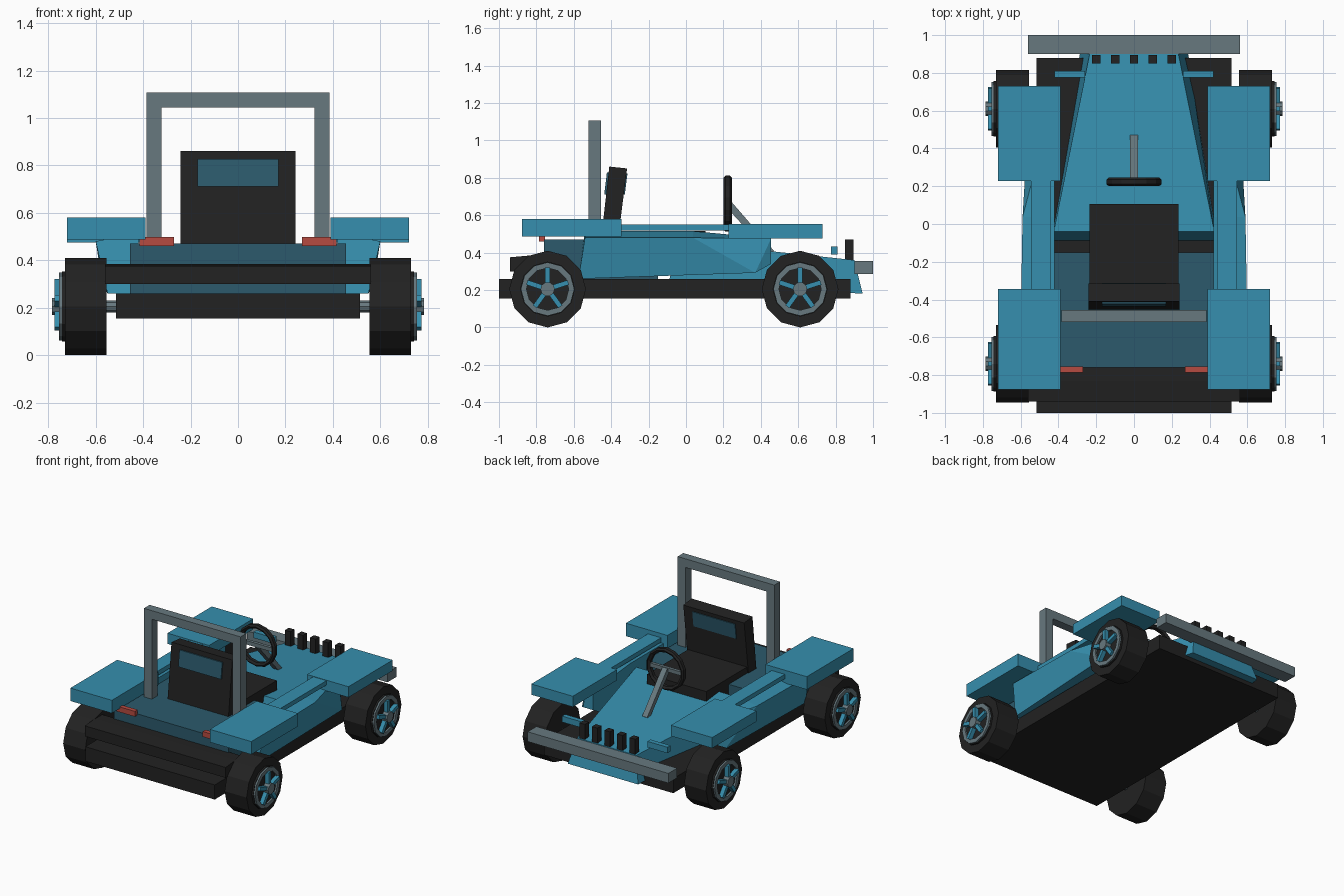
import bpy, bmesh, math
from mathutils import Matrix, Vector

if "Cube" in bpy.data.objects:
    bpy.data.objects.remove(bpy.data.objects["Cube"])


def material(name, rgb):
    m = bpy.data.materials.new(name)
    m.diffuse_color = (*rgb, 1)
    m.use_nodes = True
    m.node_tree.nodes["Principled BSDF"].inputs["Base Color"].default_value = m.diffuse_color
    return m


BLUE = material("body blue", (0.037, 0.275, 0.425))
DARK = material("deep blue", (0.025, 0.102, 0.15))
BLACK = material("black", (0.016, 0.016, 0.016))
GRAY = material("steel gray", (0.136, 0.19, 0.212))
RED = material("lamp red", (0.47, 0.07, 0.053))


def mesh(name, verts, faces, mat, matrix=None):
    bm = bmesh.new()
    vs = [bm.verts.new(v) for v in verts]
    for f in faces:
        bm.faces.new([vs[i] for i in f])
    if matrix:
        bm.transform(matrix)
    bmesh.ops.recalc_face_normals(bm, faces=bm.faces)
    me = bpy.data.meshes.new(name)
    bm.to_mesh(me)
    bm.free()
    me.materials.append(mat)
    ob = bpy.data.objects.new(name, me)
    bpy.context.collection.objects.link(ob)
    return ob


def loft(name, a, b, mat, matrix=None):
    """Closed solid between two matching outlines."""
    n = len(a)
    sides = [(i, (i + 1) % n, n + (i + 1) % n, n + i) for i in range(n)]
    caps = [tuple(range(n)), tuple(range(n, 2 * n))]
    return mesh(name, list(a) + list(b), sides + caps, mat, matrix)


def box(name, x, y, z, mat, matrix=None):
    ring = [(x[0], y[0]), (x[1], y[0]), (x[1], y[1]), (x[0], y[1])]
    return loft(name, [(p, q, z[0]) for p, q in ring],
                [(p, q, z[1]) for p, q in ring], mat, matrix)


def prism(name, yz, x0, x1, mat):
    return loft(name, [(x0, y, z) for y, z in yz], [(x1, y, z) for y, z in yz], mat)


def lathe(name, profile, n, mat, centre, axis='X', start=0.0):
    """Closed (radius, offset) loop turned around an axis."""
    verts, faces, k = [], [], len(profile)
    for i in range(n):
        t = start + 2 * math.pi * i / n
        for r, o in profile:
            c, s = r * math.cos(t), r * math.sin(t)
            verts.append((o, c, s) if axis == 'X' else (c, o, s))
    for i in range(n):
        for j in range(k):
            faces.append((i * k + j, i * k + (j + 1) % k,
                          (i + 1) % n * k + (j + 1) % k, (i + 1) % n * k + j))
    return mesh(name, verts, faces, mat, Matrix.Translation(centre))


def cylinder(name, r, x0, x1, n, mat, y, z):
    ring = [(y + r * math.cos(2 * math.pi * i / n), z + r * math.sin(2 * math.pi * i / n))
            for i in range(n)]
    return prism(name, ring, x0, x1, mat)


# chassis slab, rear deck and rear valance
box("chassis", (-0.515, 0.515), (-1.0, 0.88), (0.155, 0.26), BLACK)
box("rear_deck", (-0.455, 0.455), (-0.76, -0.15), (0.26, 0.47), DARK)
prism("rear_valance", [(-0.94, 0.30), (-0.94, 0.375), (-0.83, 0.385), (-0.75, 0.385),
                       (-0.75, 0.30)], -0.56, 0.56, BLACK)

# tapered hood with raked nose
loft("hood",
     [(-0.425, -0.04, 0.46), (0.425, -0.04, 0.46), (0.44, -0.09, 0.25), (-0.44, -0.09, 0.25)],
     [(-0.235, 0.90, 0.36), (0.235, 0.90, 0.36), (0.28, 0.945, 0.18), (-0.28, 0.945, 0.18)],
     BLUE)

# front bumper and grille posts
box("front_bumper", (-0.56, 0.56), (0.90, 1.0), (0.285, 0.355), GRAY)
for i in range(5):
    x = -0.2 + 0.1 * i
    box("grille_post", (x - 0.022, x + 0.022), (0.85, 0.895), (0.35, 0.47), BLACK)

# seat
prism("seat_cushion", [(-0.37, 0.36), (0.105, 0.36), (0.105, 0.515), (-0.37, 0.515)],
      -0.235, 0.235, BLACK)
prism("seat_back", [(-0.455, 0.46), (-0.365, 0.46), (-0.315, 0.85), (-0.41, 0.86)],
      -0.242, 0.242, BLACK)
prism("seat_patch", [(-0.437, 0.712), (-0.327, 0.712), (-0.313, 0.822), (-0.423, 0.828)],
      -0.17, 0.17, DARK)

# steering wheel, crossbar and column
lathe("steering_wheel", [(0.150, -0.012), (0.150, 0.012), (0.138, 0.022), (0.122, 0.012),
                         (0.122, -0.012), (0.138, -0.022)], 14, BLACK,
      (0, 0.223, 0.662), 'Y', math.pi / 2)
box("steering_crossbar", (-0.125, 0.125), (0.213, 0.235), (0.648, 0.676), GRAY)
loft("steering_column",
     [(-0.02, 0.215, 0.645), (0.02, 0.215, 0.645), (0.02, 0.24, 0.675), (-0.02, 0.24, 0.675)],
     [(-0.02, 0.445, 0.39), (0.02, 0.445, 0.39), (0.02, 0.47, 0.41), (-0.02, 0.47, 0.41)], GRAY)

# roll bar
box("roll_bar_top", (-0.385, 0.385), (-0.52, -0.455), (1.045, 1.107), GRAY)

# axles
for y in (-0.74, 0.61):
    cylinder("axle", 0.025, -0.56, 0.56, 8, GRAY, y, 0.205)


def span(s, a, b):
    return tuple(sorted((s * a, s * b)))


# everything mirrored left and right
for s in (-1, 1):
    box("roll_bar_leg", span(s, 0.322, 0.385), (-0.52, -0.455), (0.46, 1.045), GRAY)
    box("rear_fender", span(s, 0.39, 0.72), (-0.877, -0.345), (0.487, 0.58), BLUE)
    box("front_fender", span(s, 0.39, 0.72), (0.227, 0.73), (0.476, 0.553), BLUE)
    box("side_rail", span(s, 0.44, 0.545), (-0.35, 0.23), (0.518, 0.55), BLUE)
    box("rear_lamp", span(s, 0.27, 0.415), (-0.787, -0.755), (0.46, 0.498), RED)
    box("headlamp_bar", span(s, 0.26, 0.42), (0.775, 0.81), (0.39, 0.433), BLUE)

    # body side, folded inward toward the front
    outer = [(0.60, -0.54, 0.48), (0.59, 0.037, 0.48), (0.48, 0.455, 0.475),
             (0.50, 0.455, 0.34), (0.57, 0.37, 0.292), (0.55, -0.575, 0.26)]
    inner = [(0.42, y, z + (0.035 if i < 2 else 0)) for i, (x, y, z) in enumerate(outer)]
    faces = [(0, 1, 4, 5), (1, 2, 4), (2, 3, 4), tuple(range(6, 12))]
    faces += [(i, (i + 1) % 6, 6 + (i + 1) % 6, 6 + i) for i in range(6)]
    mesh("body_side", [(s * x, y, z) for x, y, z in outer + inner], faces, BLUE)

    # wheels
    for y in (-0.74, 0.61):
        z = 0.205
        cylinder("tire", 0.205, s * 0.555, s * 0.73, 12, BLACK, y, z)
        cylinder("rim_backing", 0.147, s * 0.72, s * 0.743, 12, BLACK, y, z)
        lathe("rim_ring", [(0.143, s * 0.735), (0.143, s * 0.755), (0.113, s * 0.755),
                           (0.113, s * 0.735)], 12, GRAY, (0, y, z))
        cylinder("hub", 0.038, s * 0.73, s * 0.785, 10, GRAY, y, z)
        for k in range(5):
            turn = Matrix.Translation((0, y, z)) @ Matrix.Rotation(k * 2 * math.pi / 5, 4, 'X')
            box("spoke", span(s, 0.74, 0.773), (-0.013, 0.013), (0.03, 0.116), BLUE, turn)
